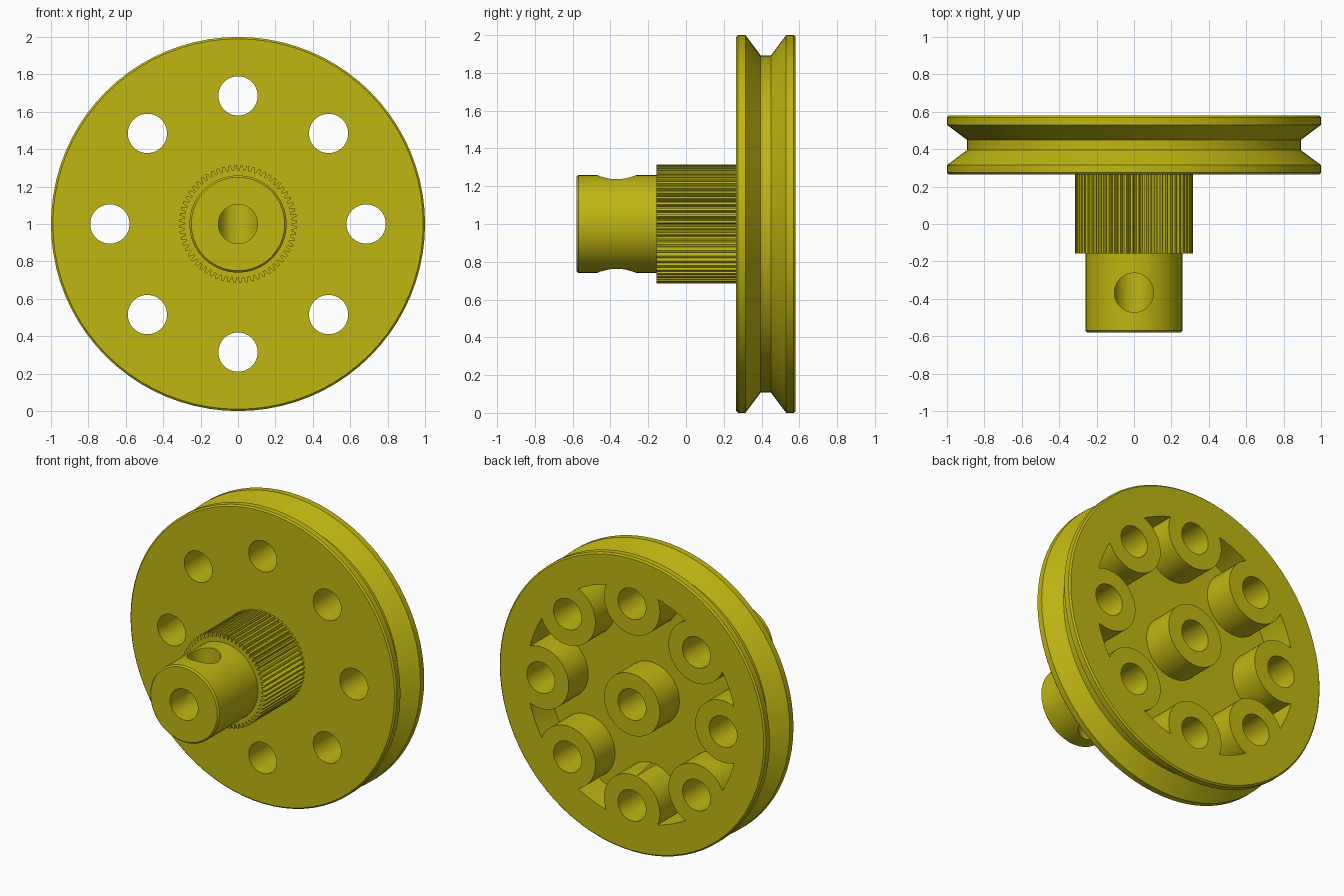
import bpy, bmesh
from math import sin, cos, pi

if "Cube" in bpy.data.objects:
    bpy.data.objects.remove(bpy.data.objects["Cube"])

CZ = 1.0        # axle height
BORE = 0.105    # pin hole radius
BOSS = 0.21     # boss radius
RING = 0.685    # radius of the hole circle

mat = bpy.data.materials.new("olive_yellow")
mat.diffuse_color = (0.52, 0.47, 0.006, 1)
mat.use_nodes = True
mat.node_tree.nodes["Principled BSDF"].inputs["Base Color"].default_value = mat.diffuse_color


def finish(name, bm):
    bmesh.ops.recalc_face_normals(bm, faces=bm.faces[:])
    me = bpy.data.meshes.new(name)
    bm.to_mesh(me)
    bm.free()
    ob = bpy.data.objects.new(name, me)
    bpy.context.collection.objects.link(ob)
    return ob


def lathe(name, profile, n, x=0.0, z=CZ):
    """Closed solid turned about the y axis; profile is (radius, y)."""
    bm = bmesh.new()
    rings = [[bm.verts.new((x + r * sin(2 * pi * i / n), y, z + r * cos(2 * pi * i / n)))
              for i in range(n)] for r, y in profile]
    for a, b in zip(rings, rings[1:]):
        for i in range(n):
            bm.faces.new((a[i], a[(i + 1) % n], b[(i + 1) % n], b[i]))
    bm.faces.new(rings[0])
    bm.faces.new(rings[-1])
    return finish(name, bm)


def rod(name, r, y0, y1, x=0.0, z=CZ, n=40):
    return lathe(name, [(r, y0), (r, y1)], n, x, z)


def boolean(target, tool, op):
    bpy.context.view_layer.objects.active = target
    m = target.modifiers.new("bool", 'BOOLEAN')
    m.operation, m.solver, m.object = op, 'EXACT', tool
    bpy.ops.object.modifier_apply(modifier=m.name)
    bpy.data.objects.remove(tool)


spots = [(0.0, CZ)] + [(RING * sin(k * pi / 4), CZ + RING * cos(k * pi / 4)) for k in range(8)]

# Grooved wheel disc
pulley = lathe("pulley_wheel", [
    (0.99, 0.265), (1.0, 0.275), (1.0, 0.315), (0.893, 0.395), (0.893, 0.45),
    (1.0, 0.53), (1.0, 0.57), (0.99, 0.58)], 80)

# Recess in the back, leaving a boss around every hole
pocket = rod("pocket", 0.79, 0.37, 0.70, n=64)
for x, z in spots:
    boolean(pocket, rod("boss", BOSS, 0.30, 0.80, x, z), 'DIFFERENCE')
boolean(pulley, pocket, 'DIFFERENCE')

# Knurled collar
TEETH = 60
bm = bmesh.new()
outline = []
for i in range(TEETH):
    for r, f in ((0.287, 0.0), (0.287, 0.2), (0.315, 0.4), (0.315, 0.8)):
        a = 2 * pi * (i + f) / TEETH
        outline.append(bm.verts.new((r * sin(a), -0.157, CZ + r * cos(a))))
cap = bm.faces.new(outline)
ext = bmesh.ops.extrude_face_region(bm, geom=[cap], use_keep_orig=True)
bmesh.ops.translate(bm, vec=(0, 0.457, 0),
                    verts=[v for v in ext["geom"] if isinstance(v, bmesh.types.BMVert)])
boolean(pulley, finish("knurled_collar", bm), 'UNION')

# Plain shank with a softened end
boolean(pulley, lathe("shank", [(0.25, -0.58), (0.26, -0.57), (0.26, 0.0)], 40), 'UNION')

# Axial pin holes
for x, z in spots:
    boolean(pulley, rod("pin_hole", BORE, -0.8, 0.8, x, z), 'DIFFERENCE')

# Vertical cross hole through the shank
bm = bmesh.new()
bmesh.ops.create_cone(bm, cap_ends=True, segments=40, radius1=BORE, radius2=BORE, depth=1.0)
bmesh.ops.translate(bm, vec=(0, -0.367, CZ), verts=bm.verts[:])
boolean(pulley, finish("cross_hole", bm), 'DIFFERENCE')

# Colour and shading
pulley.data.materials.clear()
pulley.data.materials.append(mat)
for p in pulley.data.polygons:
    p.material_index = 0
bpy.ops.object.select_all(action='DESELECT')
pulley.select_set(True)
bpy.context.view_layer.objects.active = pulley
bpy.ops.object.shade_smooth_by_angle(angle=pi / 6)
